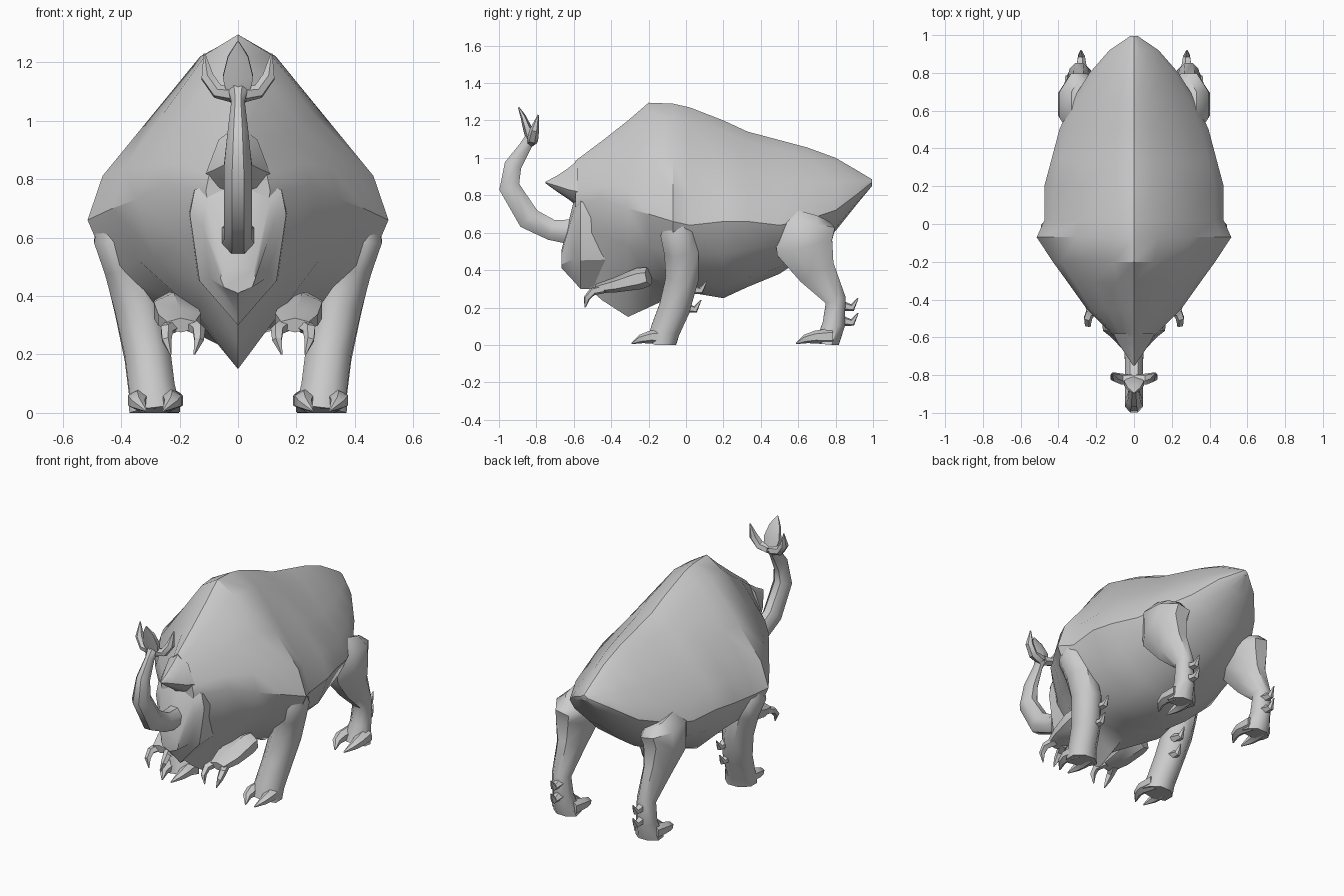
import bpy, math
from mathutils import Vector


def loft(name, rings, mirror=False, angle=32):
    """Skin a list of equal-length rings, cap both ends, optionally mirror in x."""
    n = len(rings[0])
    verts = [(p[0], p[1], max(p[2], 0.0)) for r in rings for p in r]
    faces = []
    for i in range(len(rings) - 1):
        for j in range(n):
            k = (j + 1) % n
            faces.append((i*n + j, i*n + k, (i+1)*n + k, (i+1)*n + j))
    faces.append(tuple(range(n))[::-1])
    faces.append(tuple(range((len(rings)-1)*n, len(rings)*n)))
    me = bpy.data.meshes.new(name)
    me.from_pydata(verts, [], faces)
    ob = bpy.data.objects.new(name, me)
    bpy.context.collection.objects.link(ob)
    bpy.ops.object.select_all(action='DESELECT')
    ob.select_set(True)
    bpy.context.view_layer.objects.active = ob
    bpy.ops.object.mode_set(mode='EDIT')
    bpy.ops.mesh.select_all(action='SELECT')
    bpy.ops.mesh.normals_make_consistent(inside=False)
    bpy.ops.object.mode_set(mode='OBJECT')
    bpy.ops.object.shade_smooth_by_angle(angle=math.radians(angle))
    if mirror:
        ob.modifiers.new("mirror", 'MIRROR')
    return ob


def tube(name, path, sides=6, mirror=False, angle=32):
    """Tapered limb: path of (x, y, z, half width in x, half depth)."""
    c = [Vector(p[:3]) for p in path]
    rings = []
    for i, p in enumerate(path):
        t = (c[min(i+1, len(c)-1)] - c[max(i-1, 0)]).normalized()
        side = Vector((1, 0, 0))
        side = (side - t * side.dot(t)).normalized()
        up = t.cross(side)
        rings.append([c[i] + side * p[3] * math.cos(a) + up * p[4] * math.sin(a)
                      for a in (2 * math.pi * (k + 0.5) / sides for k in range(sides))])
    return loft(name, rings, mirror, angle)


def section(y, zt, w, zw, zb, upper, lower):
    """Symmetric ring from crest zt out to width w at zw and down to keel zb."""
    half = [(0, zt)] + [(w*a, zt + (zw - zt)*b) for a, b in upper] + [(w, zw)]
    half += [(w*a, zw + (zb - zw)*b) for a, b in lower] + [(0, zb)]
    pts = half + [(-x, z) for x, z in half[-2:0:-1]]
    return [(x, y, z) for x, z in pts]


# Humped shell body
upper = [(0.25, 0.11), (0.6, 0.46), (0.9, 0.76)]
belly = [(0.86, 0.42), (0.45, 0.86)]
chest = [(0.8, 0.35), (0.42, 0.66)]
body = [
    (-0.59, 0.985, 0.11, 0.76, 0.36), (-0.45, 1.09, 0.25, 0.78, 0.24),
    (-0.31, 1.20, 0.35, 0.73, 0.15), (-0.20, 1.295, 0.43, 0.70, 0.20),
    (-0.07, 1.29, 0.515, 0.66, 0.26), (0.02, 1.27, 0.475, 0.64, 0.28),
    (0.20, 1.20, 0.475, 0.66, 0.25), (0.33, 1.14, 0.44, 0.66, 0.31),
    (0.50, 1.095, 0.395, 0.64, 0.38), (0.65, 1.055, 0.33, 0.67, 0.48),
    (0.80, 1.00, 0.235, 0.72, 0.61), (0.92, 0.93, 0.13, 0.81, 0.76),
    (0.995, 0.885, 0.02, 0.87, 0.85)]
loft("shell_body", [section(*s, upper, chest if s[0] < -0.1 else belly) for s in body])

# Pointed brow at the front of the shell
loft("brow", [section(y, a, w, b, c, [(0.6, 0.3)], [(0.6, 0.7)]) for y, a, w, b, c in
              [(-0.58, 0.985, 0.11, 0.82, 0.74), (-0.63, 0.945, 0.085, 0.83, 0.78),
               (-0.69, 0.905, 0.045, 0.85, 0.82), (-0.75, 0.873, 0.005, 0.868, 0.863)]])

# Head with jaw
loft("head", [section(y, a, w, b, c, [(0.9, 0.4)], [(0.8, 0.6)]) for y, a, w, b, c in
              [(-0.43, 0.82, 0.17, 0.69, 0.30), (-0.565, 0.82, 0.165, 0.68, 0.30),
               (-0.60, 0.77, 0.12, 0.64, 0.34), (-0.665, 0.51, 0.06, 0.46, 0.41)]])

# Curved nose horn and three prongs
tube("horn", [(0, -0.56, 0.61, .065, .08), (0, -0.63, 0.605, .06, .07), (0, -0.72, 0.615, .052, .06),
              (0, -0.84, 0.675, .052, .068), (0, -0.945, 0.845, .052, .06),
              (0, -0.925, 0.96, .038, .05), (0, -0.86, 1.06, .025, .035),
              (0, -0.825, 1.12, .04, .03)], 8, angle=45)
tube("horn_centre_prong", [(0, -0.825, 1.08, .04, .025), (0, -0.845, 1.15, .06, .025),
                           (0, -0.87, 1.22, .04, .015), (0, -0.895, 1.27, .004, .004)])
tube("horn_side_prong", [(0.01, -0.825, 1.09, .03, .03), (0.07, -0.82, 1.10, .025, .03),
                         (0.105, -0.81, 1.15, .024, .025), (0.115, -0.79, 1.23, .003, .003)],
     mirror=True)

# Front legs
tube("front_leg", [(0.41, -0.05, 0.67, .075, .06), (0.415, -0.045, 0.60, .085, .10),
                   (0.38, -0.025, 0.50, .085, .10), (0.34, -0.02, 0.36, .09, .095),
                   (0.31, -0.06, 0.20, .085, .09), (0.295, -0.11, 0.08, .085, .085),
                   (0.285, -0.13, 0.0, .095, .085)], 8, True, 48)
# Hind legs with heavy thighs
tube("hind_leg", [(0.27, 0.645, 0.685, .07, .13), (0.29, 0.63, 0.63, .115, .18),
                  (0.30, 0.635, 0.52, .11, .165), (0.295, 0.70, 0.39, .075, .11),
                  (0.29, 0.80, 0.24, .055, .06), (0.285, 0.79, 0.11, .06, .065),
                  (0.28, 0.755, 0.0, .085, .07)], 8, True, 48)

# Hooked toes and rear spurs on all legs
for leg, x, y, heel in [("front", 0.285, -0.13, ((0.02, 0.30), (-0.01, 0.20))),
                        ("hind", 0.28, 0.75, ((0.83, 0.21), (0.83, 0.13)))]:
    for s in (-1, 1):
        tube(leg + "_toe", [(x + s*.045, y + .03, .045, .045, .045),
                            (x + s*.06, y - .06, .042, .037, .034),
                            (x + s*.055, y - .11, .032, .025, .024),
                            (x + s*.03, y - .16, .008, .004, .004)], 6, True)
    for hy, hz in heel:
        tube(leg + "_spur", [(x, hy, hz, .03, .03), (x, hy + .06, hz - .01, .02, .02),
                             (x, hy + .09, hz + .04, .003, .003)], 5, True)

# Small folded arms under the chest with hooked claws
tube("small_arm", [(0.235, -0.20, 0.365, .06, .05), (0.22, -0.25, 0.355, .08, .058),
                   (0.20, -0.38, 0.32, .085, .04), (0.195, -0.48, 0.30, .055, .025)], 6, True)
for s in (-1, 1):
    tube("arm_claw", [(0.19 + s*.03, -0.44, 0.30, .03, .025), (0.19 + s*.055, -0.50, 0.285, .024, .022),
                      (0.19 + s*.055, -0.53, 0.25, .018, .018),
                      (0.19 + s*.04, -0.54, 0.20, .003, .003)], 5, True)
